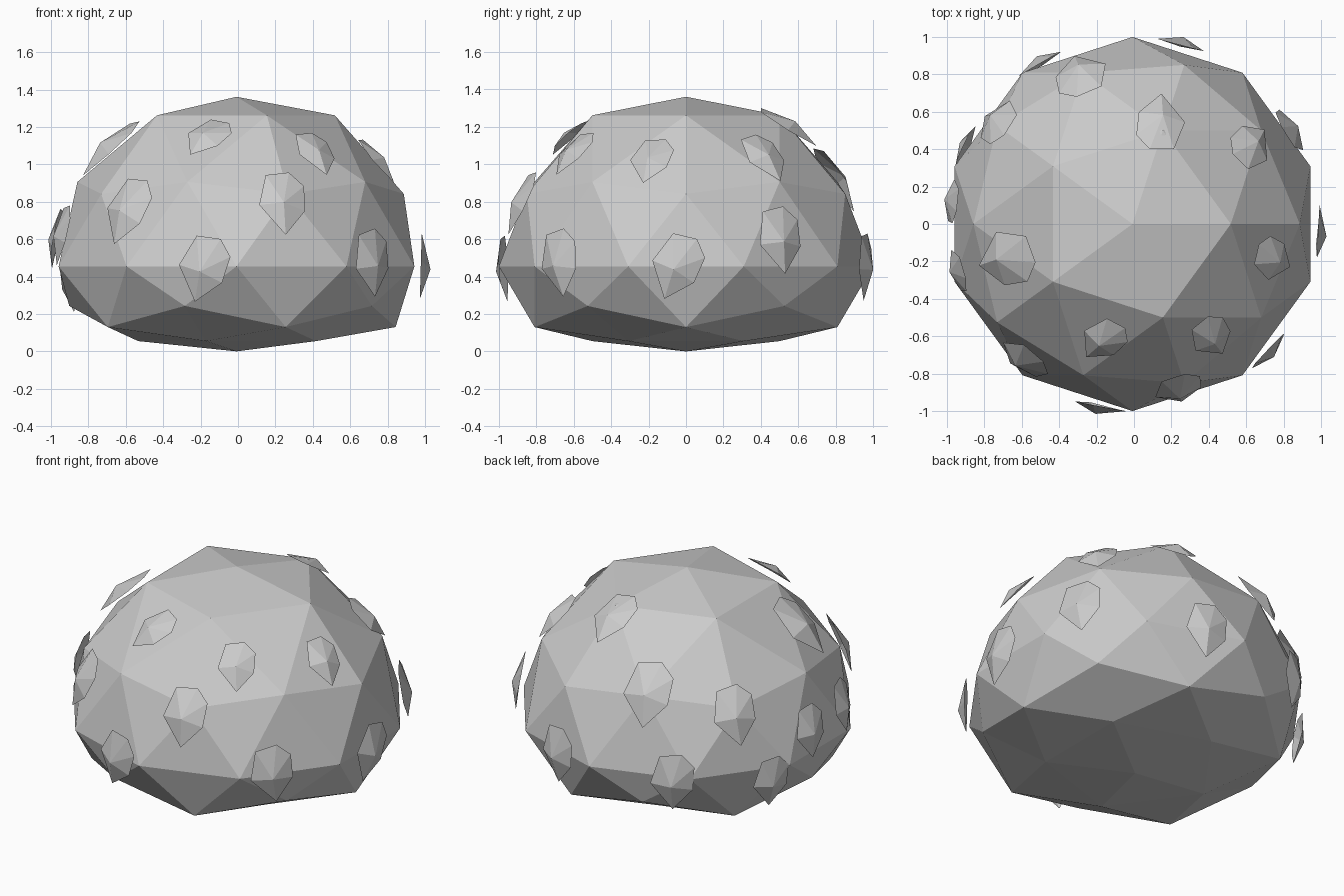
import bpy, bmesh
from mathutils import Vector, Matrix

if "Cube" in bpy.data.objects:
    bpy.data.objects.remove(bpy.data.objects["Cube"])

MID = 0.4545          # height of the widest ring
SHIFT = Vector((-0.008, 0, 0))


def make_object(name, bm):
    bmesh.ops.recalc_face_normals(bm, faces=bm.faces) if name == "body" else None
    mesh = bpy.data.meshes.new(name)
    bm.to_mesh(mesh)
    bm.free()
    ob = bpy.data.objects.new(name, mesh)
    bpy.context.collection.objects.link(ob)
    return ob


# Body: an icosphere whose rings are moved to a squashed dome profile
RINGS = [(1.0, 1.361), (0.851, 1.262), (0.526, 0.906), (0.447, 0.842), (0.0, MID),
         (-0.447, 0.243), (-0.526, 0.130), (-0.851, 0.055), (-1.0, 0.0)]
bm = bmesh.new()
bmesh.ops.create_icosphere(bm, subdivisions=2, radius=1.0)
for v in bm.verts:
    v.co.z = min(RINGS, key=lambda r: abs(r[0] - v.co.z))[1]
    v.co += SHIFT
make_object("body", bm)

# Scale: six-sided shallow shell with a raised middle and pointed lower tip
RIM = [(-.075, .155, 0), (.055, .17, 0), (.13, .09, 0),
       (.12, -.055, 0), (0, -.19, -.01), (-.13, -.02, 0)]
PEAK = (-.005, -.025, .045)


def add_scale(i, x, y, z, size, roll):
    # seat the scale on the dome, facing outward, tip pointing down
    p = Vector((x, y, (z - MID) / 0.92)).normalized() * 0.99
    n = Vector((p.x, p.y, p.z / 0.92)).normalized()
    u = Vector((0, 0, 1)).cross(n).normalized()
    v = n.cross(u)
    spin = Matrix.Rotation(roll, 3, n)
    u, v = spin @ u, spin @ v
    centre = Vector((p.x, p.y, MID + p.z * 0.92)) + SHIFT * 0.5
    bm = bmesh.new()
    place = lambda c: bm.verts.new(centre + (u * c[0] + v * c[1] + n * c[2]) * size)
    rim = [place(c) for c in RIM]
    peak = place(PEAK)
    for a, b in zip(rim, rim[1:] + rim[:1]):
        bm.faces.new((b, a, peak))
    make_object(f"scale_{i:02d}", bm)


# x, y, z, size, roll
SCALES = [
    (-.28, .80, .93, 1.1, 0), (-.70, .53, .80, 1.0, .1), (-.90, .42, .38, .9, 0),
    (-.95, .12, .61, .9, 0), (-.94, -.25, .63, .9, 0), (-.67, -.18, 1.09, 1.15, 0),
    (-.57, -.70, .75, 1.05, -.2), (-.16, -.61, 1.14, .85, -.4), (.40, -.58, 1.04, .85, 0),
    (.24, -.88, .80, 1.0, 0), (-.18, -.96, .45, 1.0, -.25), (.70, -.66, .48, 1.0, .15),
    (.75, -.19, 1.03, .85, -.1), (.97, -.05, .46, 1.0, -.35), (.62, .41, 1.03, .9, .2),
    (.15, .55, 1.22, 1.0, .2), (.82, .49, .60, 1.0, .1), (.25, .95, .46, 1.0, 0),
    (-.50, .86, .44, 1.0, 0)]
for i, s in enumerate(SCALES, 1):
    add_scale(i, *s)
